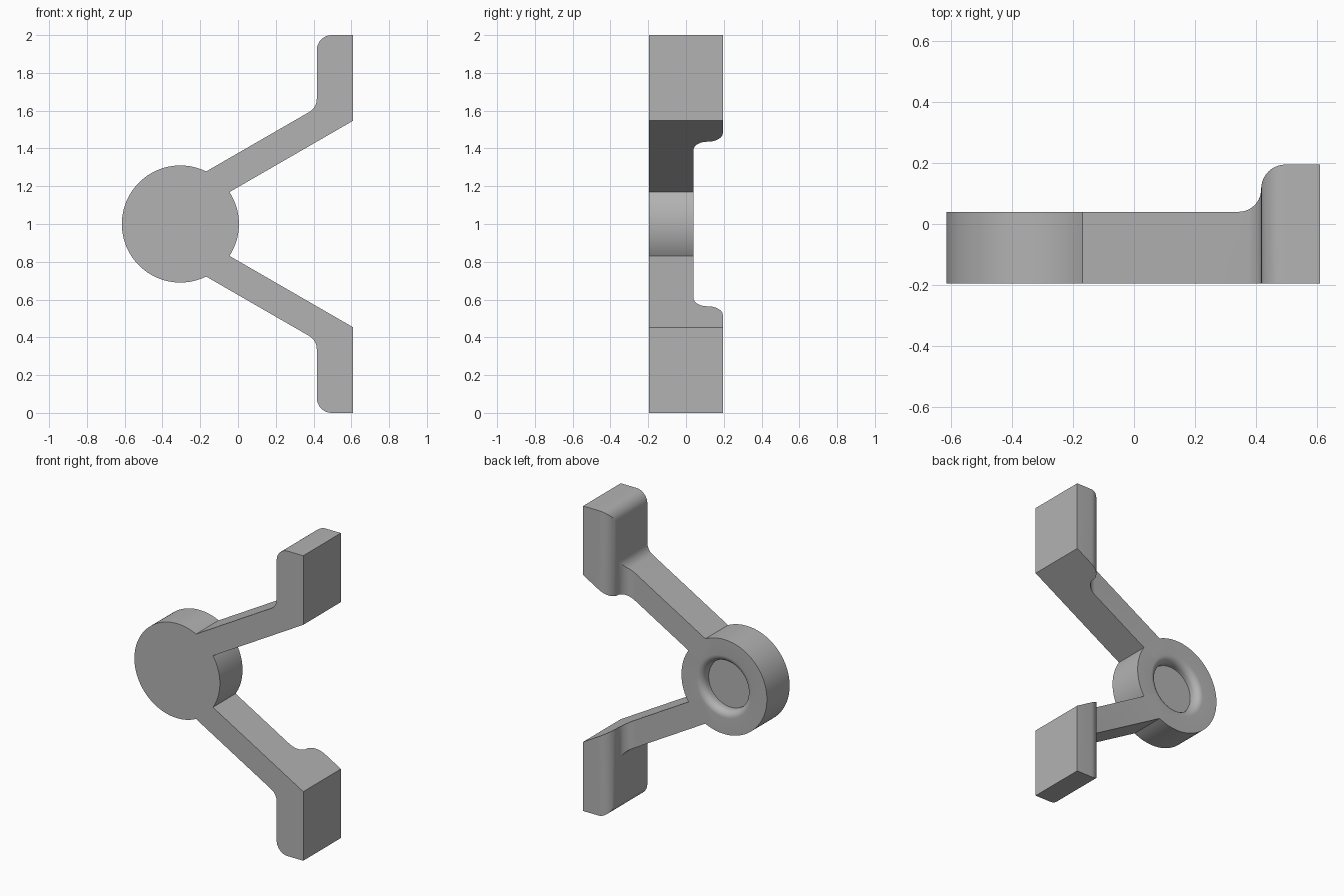
import bpy, bmesh, math
from mathutils import Vector

if "Cube" in bpy.data.objects:
    bpy.data.objects.remove(bpy.data.objects["Cube"], do_unlink=True)

FRONT, BACK, PAD_BACK = -0.195, 0.04, 0.195
HUB_X, HUB_R = -0.305, 0.31

grey = bpy.data.materials.new("plain grey")
grey.use_nodes = True
grey.diffuse_color = (0.45, 0.45, 0.45, 1)
grey.node_tree.nodes["Principled BSDF"].inputs["Base Color"].default_value = (0.45, 0.45, 0.45, 1)


def rounded(corners, steps=10):
    """Outline from (x, y, radius) corners, each rounded by a tangent arc."""
    pts = [Vector(c[:2]) for c in corners]
    out = []
    for i, (x, y, r) in enumerate(corners):
        p = pts[i]
        if r == 0:
            out.append(p)
            continue
        a = (pts[i - 1] - p).normalized()
        b = (pts[(i + 1) % len(pts)] - p).normalized()
        half = a.angle(b) / 2
        centre = p + (a + b).normalized() * r / math.sin(half)
        start = p + a * r / math.tan(half) - centre
        end = p + b * r / math.tan(half) - centre
        sweep = math.pi - 2 * half
        for k in range(steps + 1):
            t = k / steps
            out.append(centre + (start * math.sin((1 - t) * sweep)
                                 + end * math.sin(t * sweep)) / math.sin(sweep))
    return out


def finish(bm, name):
    bmesh.ops.recalc_face_normals(bm, faces=bm.faces)
    mesh = bpy.data.meshes.new(name)
    bm.to_mesh(mesh)
    bm.free()
    mesh.materials.append(grey)
    obj = bpy.data.objects.new(name, mesh)
    bpy.context.collection.objects.link(obj)
    return obj


def prism(name, points, depth):
    bm = bmesh.new()
    face = bm.faces.new([bm.verts.new(p) for p in points])
    new = bmesh.ops.extrude_face_region(bm, geom=[face])["geom"]
    bmesh.ops.translate(bm, vec=depth, verts=[v for v in new if isinstance(v, bmesh.types.BMVert)])
    return finish(bm, name)


def boolean(obj, tool, operation):
    bpy.context.view_layer.objects.active = obj
    mod = obj.modifiers.new(operation.lower(), "BOOLEAN")
    mod.operation, mod.object, mod.solver = operation, tool, "EXACT"
    bpy.ops.object.modifier_apply(modifier=mod.name)
    bpy.data.objects.remove(tool, do_unlink=True)


# Round hub turned about the y axis, with a rolled-lip recess in the back
floor_r, lip, depth = 0.158, 0.045, 0.065
profile = [(0, FRONT), (HUB_R, FRONT), (HUB_R, BACK)]
for k in range(9):
    a = k / 8 * math.pi / 2
    profile.append((floor_r + lip - lip * math.sin(a), BACK - lip + lip * math.cos(a)))
profile += [(floor_r, BACK - depth), (0, BACK - depth)]
bm = bmesh.new()
verts = [bm.verts.new((HUB_X + r, y, 1)) for r, y in profile]
edges = [bm.edges.new(pair) for pair in zip(verts, verts[1:])]
bmesh.ops.spin(bm, geom=verts + edges, cent=(HUB_X, 0, 1), axis=(0, 1, 0),
               angle=2 * math.pi, steps=96)
bmesh.ops.remove_doubles(bm, verts=bm.verts, dist=1e-4)
body = finish(bm, "hub_with_arms")

# Arm and pad: front silhouette crossed with a stepped top silhouette
side = rounded([(-0.2, 1.26, 0), (-0.125, 1.123, 0), (0.61, 1.547, 0), (0.61, 2, 0),
                (0.417, 2, 0.08), (0.417, 1.616, 0.08)])
plan = rounded([(-0.6, FRONT, 0), (0.7, FRONT, 0), (0.7, PAD_BACK, 0),
                (0.417, PAD_BACK, 0.08), (0.417, BACK, 0.074), (-0.6, BACK, 0)])
for sign in (1, -1):
    arm = prism("arm", [(p.x, FRONT, 1 + sign * (p.y - 1)) for p in side],
                (0, PAD_BACK + 0.1 - FRONT, 0))
    step = prism("step_cutter", [(p.x, p.y, -0.5) for p in plan], (0, 0, 3))
    boolean(arm, step, "INTERSECT")
    boolean(body, arm, "UNION")

bpy.ops.object.select_all(action="DESELECT")
body.select_set(True)
bpy.context.view_layer.objects.active = body
bpy.ops.object.shade_smooth_by_angle(angle=math.radians(30))
